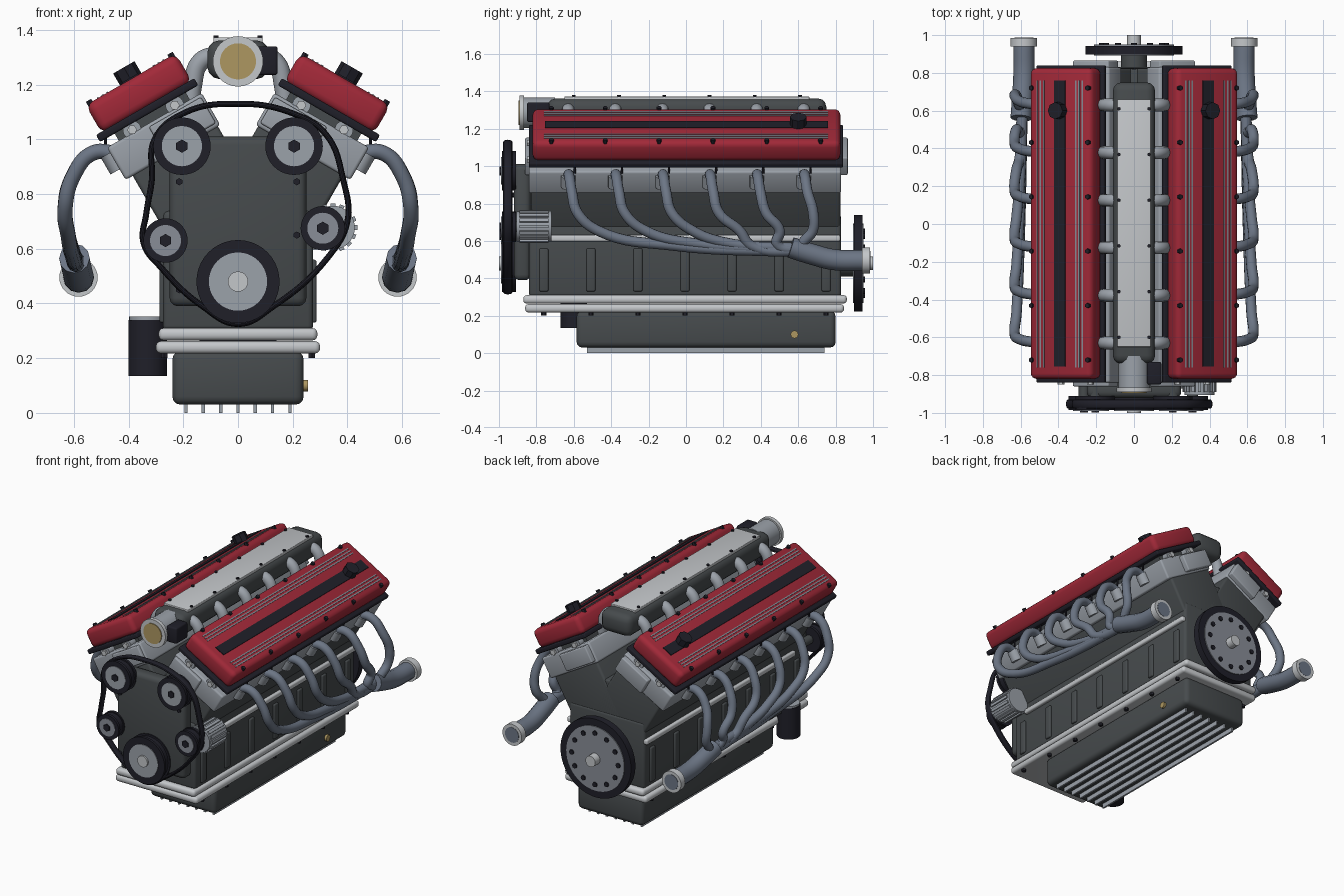
import bpy, bmesh, math
from mathutils import Matrix, Vector

cube = bpy.data.objects.get("Cube")
if cube:
    bpy.data.objects.remove(cube, do_unlink=True)

COLOURS = {
    "cover red": (0.36, 0.022, 0.04), "cast dark grey": (0.062, 0.07, 0.074),
    "light alloy": (0.55, 0.57, 0.59), "head alloy": (0.33, 0.36, 0.4),
    "pipe blue grey": (0.15, 0.18, 0.235), "rubber black": (0.014, 0.014, 0.022),
    "brass": (0.42, 0.31, 0.12), "disc steel": (0.25, 0.27, 0.31),
}
MATS = {}
for key, rgb in COLOURS.items():
    m = bpy.data.materials.new(key)
    m.use_nodes = True
    m.diffuse_color = (*rgb, 1)
    node = next(n for n in m.node_tree.nodes if n.type == "BSDF_PRINCIPLED")
    node.inputs["Base Color"].default_value = (*rgb, 1)
    node.inputs["Roughness"].default_value = 0.5
    MATS[key] = m
RED, DARK, LIGHT, HEAD, PIPE, BLACK, BRASS, STEEL = COLOURS
ID = Matrix.Identity(4)
AXIS = {"z": ID, "y": Matrix.Rotation(math.pi / 2, 4, "X"), "x": Matrix.Rotation(math.pi / 2, 4, "Y")}
PARTS = []


def add(name, mesh, mat):
    mesh.materials.clear()
    mesh.materials.append(MATS[mat])
    ob = bpy.data.objects.new(name, mesh)
    bpy.context.collection.objects.link(ob)
    PARTS.append(ob)
    return ob


def finish(name, bm, mat, frame):
    bm.transform(frame)
    mesh = bpy.data.meshes.new(name)
    bm.to_mesh(mesh)
    bm.free()
    return add(name, mesh, mat)


def box(name, x, y, z, mat, bevel=0.0, frame=ID):
    """Box from three (low, high) ranges, with rounded edges."""
    bm = bmesh.new()
    bmesh.ops.create_cube(bm, size=1)
    for v in bm.verts:
        v.co = [r[0] if c < 0 else r[1] for r, c in zip((x, y, z), v.co)]
    if bevel:
        bmesh.ops.bevel(bm, geom=bm.edges[:], offset=bevel, segments=3, profile=0.5, affect="EDGES")
    return finish(name, bm, mat, frame)


def cyl(name, centre, r, span, mat, axis="z", sides=32, frame=ID):
    """Cylinder covering span (low, high) along its axis; centre is the other two coordinates in order."""
    bm = bmesh.new()
    bmesh.ops.create_cone(bm, cap_ends=True, segments=sides, radius1=r, radius2=r, depth=span[1] - span[0])
    pos = list(centre)
    pos.insert("xyz".index(axis), sum(span) / 2)
    return finish(name, bm, mat, frame @ Matrix.Translation(pos) @ AXIS[axis])


def tube(name, pts, r, mat, cyclic=False, frame=ID, sides=4):
    """Round pipe following a smooth path."""
    cu = bpy.data.curves.new(name, "CURVE")
    cu.dimensions = "3D"
    cu.bevel_depth, cu.bevel_resolution, cu.resolution_u = r, sides, 8
    cu.use_fill_caps = not cyclic
    sp = cu.splines.new("BEZIER")
    sp.bezier_points.add(len(pts) - 1)
    for bp, p in zip(sp.bezier_points, pts):
        bp.co = p
        bp.handle_left_type = bp.handle_right_type = "AUTO"
    sp.use_cyclic_u = cyclic
    tmp = bpy.data.objects.new("path_helper", cu)
    bpy.context.collection.objects.link(tmp)
    bpy.context.view_layer.update()
    mesh = bpy.data.meshes.new_from_object(tmp.evaluated_get(bpy.context.evaluated_depsgraph_get()))
    bpy.data.objects.remove(tmp, do_unlink=True)
    mesh.transform(frame)
    return add(name, mesh, mat)


def both(lo, hi, s):
    return (lo, hi) if s > 0 else (-hi, -lo)


PORTS = [-0.63 + 0.252 * i for i in range(6)]
BOLTS = [-0.72 + 0.288 * i for i in range(6)]

# Crankcase, side ribs, rails and sump
box("crankcase", (-0.275, 0.275), (-0.84, 0.83), (0.3, 0.74), DARK, 0.02)
for i, z in enumerate((0.217, 0.265)):
    box("sump_rail", (-0.3 + 0.01 * i, 0.3 - 0.01 * i), (-0.86 - 0.01 * i, 0.845 + 0.015 * i), (z, z + 0.045), LIGHT, 0.018)
box("oil_pan", (-0.24, 0.24), (-0.585, 0.8), (0.03, 0.225), DARK, 0.03)
for i in range(7):
    x = -0.19 + 0.0633 * i
    box("pan_fin", (x - 0.006, x + 0.006), (-0.53, 0.74), (0, 0.04), HEAD)
cyl("drain_plug", (0.58, 0.1), 0.021, (0.235, 0.255), BRASS, "x", 12)
for s in (1, -1):
    box("side_rail", both(0.26, 0.295, s), (-0.73, 0.825), (0.597, 0.632), LIGHT, 0.01)
    for i in range(7):
        y = -0.76 + 0.2515 * i
        box("block_rib", both(0.26, 0.287, s), (y - 0.024, y + 0.024), (0.33, 0.56), DARK, 0.008)
        cyl("rail_bolt", (s * 0.27, y), 0.014, (0.2, 0.22), BLACK, "z", 6)

# Oil filter
cyl("oil_filter", (-0.33, -0.6), 0.071, (0.135, 0.34), BLACK)
cyl("oil_filter_cap", (-0.33, -0.6), 0.068, (0.34, 0.352), HEAD)
box("oil_filter_mount", (-0.33, -0.26), (-0.64, -0.4), (0.3, 0.335), DARK, 0.01)

# Timing cover
box("timing_cover", (-0.25, 0.25), (-0.92, -0.83), (0.39, 1.01), DARK, 0.03)
for x, z in ((-0.215, 0.845), (0.215, 0.845), (0.215, 0.65), (-0.215, 0.45)):
    cyl("timing_cover_bolt", (x, z), 0.013, (-0.93, -0.91), BLACK, "y", 6)

# Cylinder banks: each uses a frame tilted thirty degrees, local z along the bank
for s in (1, -1):
    F = Matrix.Translation((0, 0, 0.54)) @ Matrix.Rotation(s * math.radians(30), 4, "Y")
    box("cylinder_bank", both(-0.19, 0.17, s), (-0.83, 0.825), (0.02, 0.49), DARK, 0.015, F)
    box("cylinder_head", both(-0.2, 0.2, s), (-0.84, 0.83), (0.475, 0.612), HEAD, 0.012, F)
    box("head_end_plate", both(-0.19, 0.03, s), (-0.86, 0.865), (0.49, 0.6), HEAD, 0.008, F)
    box("cam_carrier", both(-0.15, 0.15, s), (-0.78, 0.78), (0.6, 0.65), DARK, 0.0, F)
    for v in (-0.092, 0.088):
        cyl("camshaft", (s * v, 0.622), 0.034, (-0.835, 0.825), HEAD, "y", 20, F)
        cyl("camshaft_bolt", (s * v, 0.622), 0.018, (-0.85, 0.84), LIGHT, "y", 6, F)
    box("cover_gasket", both(-0.203, 0.212, s), (-0.84, 0.84), (0.642, 0.672), BLACK, 0.008, F)
    box("valve_cover", both(-0.19, 0.19, s), (-0.82, 0.825), (0.665, 0.785), RED, 0.03, F)
    box("cover_strip", both(-0.034, 0.034, s), (-0.755, 0.76), (0.78, 0.79), BLACK, 0.0, F)
    for v in (-0.138, -0.118, -0.098, 0.098, 0.118, 0.138):
        box("cover_groove", both(v - 0.004, v + 0.004, s), (-0.76, 0.76), (0.78, 0.788), STEEL, 0.0, F)
    for y in BOLTS:
        for v in (-0.172, 0.172):
            cyl("cover_bolt", (s * v, y), 0.013, (0.77, 0.795), BLACK, "z", 6, F)
    cyl("filler_cap", (0, 0.6), 0.045, (0.785, 0.835), BLACK, "z", 8, F)

    # Intake runners, exhaust pipes and plug leads
    for i, y in enumerate(PORTS):
        tube("intake_runner", [(s * 0.06, y, 1.31), (s * 0.135, y, 1.285), (s * 0.165, y, 1.2), (s * 0.17, y, 1.06)], 0.034, HEAD)
        d = 0.62 - y
        tube("exhaust_pipe", [
            (s * 0.43, y, 0.945), (s * 0.53, y + 0.005, 0.95), (s * 0.605, y + 0.02, 0.86),
            (s * 0.632, y + 0.05, 0.75), (s * 0.622, y + min(0.16, 0.3 * d + 0.05), 0.655),
            (s * 0.605, y + 0.45 * d, 0.575 + 0.008 * (i % 3)),
            (s * 0.59, 0.61, 0.54 + 0.01 * (i % 3))], 0.028, PIPE)
        cyl("exhaust_port", (s * 0.2, y), 0.038, (0.52, 0.59), HEAD, "z", 16, F)
        tube("plug_lead", [(s * 0.34, y + 0.02, 1.04), (s * 0.41, y + 0.03, 1.065), (s * 0.475, y + 0.035, 1.03),
                           (s * 0.485, y + 0.035, 0.96)], 0.006, BLACK, sides=2)
    tube("collector", [(s * 0.598, 0.56, 0.565), (s * 0.59, 0.67, 0.53), (s * 0.583, 0.79, 0.5), (s * 0.583, 0.95, 0.495)], 0.056, PIPE)
    cyl("collector_flange", (s * 0.583, 0.495), 0.07, (0.94, 0.985), LIGHT, "y")
    cyl("collector_bore", (s * 0.583, 0.495), 0.05, (0.98, 0.987), PIPE, "y")

# Intake plenum and throttle
box("plenum", (-0.112, 0.112), (-0.74, 0.75), (1.22, 1.362), DARK, 0.045)
box("plenum_plate", (-0.09, 0.09), (-0.65, 0.66), (1.352, 1.372), LIGHT, 0.004)
for s in (1, -1):
    for i in range(6):
        cyl("plenum_bolt", (s * 0.08, -0.6 + 0.242 * i), 0.01, (1.365, 1.38), BLACK, "z", 6)
cyl("throttle_body", (0, 1.285), 0.082, (-0.87, -0.7), HEAD, "y")
cyl("throttle_lip", (0, 1.285), 0.092, (-0.89, -0.865), LIGHT, "y")
cyl("throttle_plate", (0, 1.285), 0.066, (-0.895, -0.88), BRASS, "y")
box("throttle_actuator", (0.07, 0.145), (-0.85, -0.73), (1.235, 1.34), BLACK, 0.01)
box("valley_cover", (-0.13, 0.13), (-0.8, 0.82), (0.8, 0.95), DARK, 0.01)

# Alternator with ribbed body
cyl("alternator", (0.347, 0.677), 0.08, (-0.905, -0.72), HEAD, "y")
for i in range(16):
    spin = Matrix.Translation((0.347, 0, 0.677)) @ Matrix.Rotation(i * math.pi / 8, 4, "Y")
    box("alternator_rib", (0.07, 0.089), (-0.89, -0.735), (-0.009, 0.009), HEAD, 0.0, spin)
box("alternator_bracket", (0.22, 0.34), (-0.83, -0.74), (0.64, 0.71), DARK, 0.01)


# Pulleys and belt
def pulley(name, x, z, r):
    cyl(name + "_groove", (x, z), r * 0.92, (-0.98, -0.92), BLACK, "y", 40)
    for y in (-0.985, -0.928):
        cyl(name + "_rim", (x, z), r, (y, y + 0.018), BLACK, "y", 40)
    cyl(name + "_face", (x, z), r * 0.7, (-0.989, -0.97), STEEL if r < 0.1 else HEAD, "y", 40)
    cyl(name + "_shaft", (x, z), r * 0.35, (-0.93, -0.83), DARK, "y", 20)


for x, z, r in ((-0.205, 0.975, 0.105), (0.205, 0.975, 0.105), (-0.265, 0.63, 0.081), (0.31, 0.675, 0.081)):
    pulley("accessory_pulley", x, z, r)
    cyl("pulley_bolt", (x, z), 0.024, (-0.997, -0.98), BLACK, "y", 6)
pulley("crank_pulley", 0, 0.48, 0.152)
cyl("crank_nose", (0, 0.48), 0.037, (-1, -0.98), LIGHT, "y", 24)
BELT = [(0, 0.325), (0.13, 0.39), (0.33, 0.57), (0.4, 0.7), (0.385, 0.85), (0.32, 1.02), (0.2, 1.095), (0, 1.13),
        (-0.2, 1.095), (-0.305, 1.0), (-0.315, 0.85), (-0.335, 0.73), (-0.345, 0.62), (-0.28, 0.53), (-0.13, 0.39)]
tube("drive_belt", [(x, 0, z) for x, z in BELT], 0.011, BLACK, True,
     Matrix.Translation((0, -0.953, 0)) @ Matrix.Diagonal((1, 2.2, 1, 1)))

# Flywheel
cyl("flywheel_ring", (0, 0.48), 0.258, (0.897, 0.943), BLACK, "y", 64)
cyl("flywheel_disc", (0, 0.48), 0.212, (0.892, 0.949), STEEL, "y", 48)
cyl("crank_tail", (0, 0.48), 0.07, (0.82, 0.9), DARK, "y", 24)
cyl("crank_hub", (0, 0.48), 0.036, (0.89, 1.0), LIGHT, "y", 24)
for i in range(12):
    a = i * math.pi / 6
    cyl("flywheel_bolt", (0.17 * math.cos(a), 0.48 + 0.17 * math.sin(a)), 0.016, (0.94, 0.957), BLACK, "y", 8)

# Smooth shading with sharp edges kept
bpy.ops.object.select_all(action="DESELECT")
for ob in PARTS:
    ob.select_set(True)
bpy.context.view_layer.objects.active = PARTS[0]
bpy.ops.object.shade_smooth_by_angle(angle=math.radians(35))
